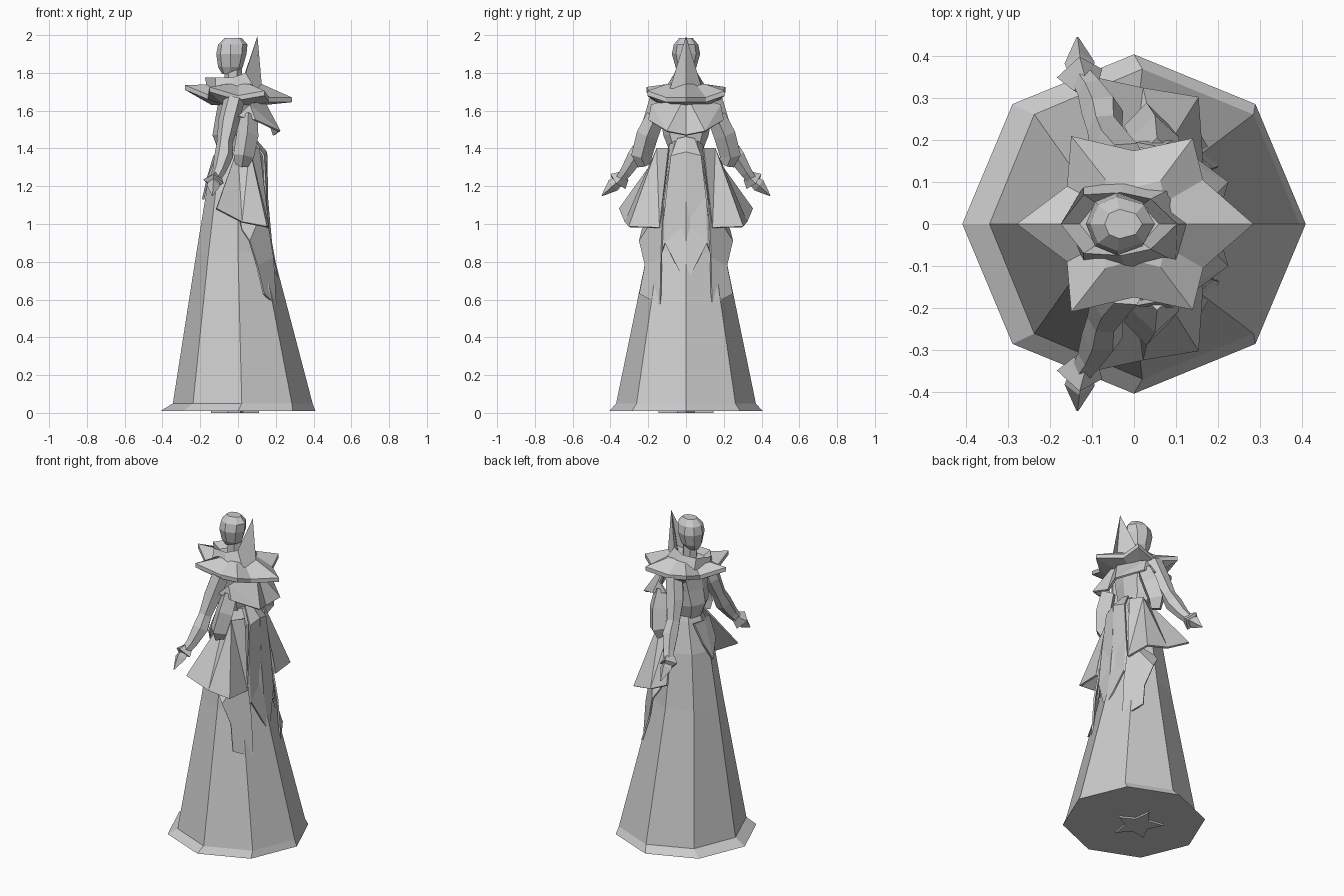
import bpy, bmesh, math
from mathutils import Vector


def build(name, verts, faces, mirror=False, thick=0):
    me = bpy.data.meshes.new(name)
    me.from_pydata([tuple(v) for v in verts], [], faces)
    bm = bmesh.new()
    bm.from_mesh(me)
    bmesh.ops.recalc_face_normals(bm, faces=bm.faces)
    bm.to_mesh(me)
    bm.free()
    ob = bpy.data.objects.new(name, me)
    bpy.context.collection.objects.link(ob)
    if thick:
        m = ob.modifiers.new("thickness", 'SOLIDIFY')
        m.thickness = thick
        m.offset = 0
    if mirror:
        m = ob.modifiers.new("mirror", 'MIRROR')
        m.use_axis = (False, True, False)
    return ob


def loft(name, rings, caps=True, mirror=False, closed=False):
    n = len(rings[0])
    verts = [v for r in rings for v in r]
    k = len(rings)
    faces = []
    for i in range(k if closed else k - 1):
        a, b = i * n, ((i + 1) % k) * n
        for j in range(n):
            q = (j + 1) % n
            faces.append((a + j, a + q, b + q, b + j))
    if caps and not closed:
        faces += [tuple(range(n))[::-1], tuple(range((k - 1) * n, k * n))]
    return build(name, verts, faces, mirror)


def oval(xf, xb, y, z, cx=0.0, n=8):
    # lopsided ring: front reach xf, back reach xb, half width y
    out = []
    for i in range(n):
        a = 2 * math.pi * i / n
        c = math.cos(a)
        out.append((cx + c * ((xb - cx) if c > 0 else (cx - xf)), y * math.sin(a), z))
    return out


def sym(half):
    # half outline from back centre to front centre, completed across y
    return half + [(x, -y, z) for x, y, z in half[-2:0:-1]]


def tube(name, path, n=6):
    rings = []
    for i, (x, y, z, r) in enumerate(path):
        a = Vector(path[max(i - 1, 0)][:3])
        b = Vector(path[min(i + 1, len(path) - 1)][:3])
        d = (b - a).normalized()
        u = (Vector((1, 0, 0)) - d * d.x).normalized()
        w = d.cross(u)
        p = Vector((x, y, z))
        rings.append([p + r * (u * math.cos(t) + w * math.sin(t))
                      for t in [2 * math.pi * j / n for j in range(n)]])
    return loft(name, rings, mirror=True)


# long eight-sided gown with flared hem
loft("gown", [oval(*r) for r in [
    (-.41, .41, .405, .01, 0), (-.345, .395, .37, .05, .02),
    (-.22, .185, .205, .85, 0), (-.166, .155, .155, 1.18, 0),
    (-.11, .15, .11, 1.36, .02), (-.08, .09, .08, 1.44, .02)]])

# small star plate under the gown
star = [(-.03 + r * math.cos(i * math.pi / 5), 1.1 * r * math.sin(i * math.pi / 5))
        for i, r in enumerate([.14, .07] * 5)]
loft("base_star", [[(x, y, z) for x, y in star] for z in (0, .012)])

# bodice
loft("bodice", [oval(*r) for r in [
    (-.11, .1, .09, 1.32, 0), (-.10, .07, .085, 1.38, -.01), (-.135, .07, .12, 1.47, -.01),
    (-.12, .08, .135, 1.56, 0), (-.10, .08, .16, 1.67, 0)]])

# pointed front panel at the waist
build("front_panel", [(-.125, 0, 1.36), (-.105, .075, 1.36), (-.16, .06, 1.24), (-.185, 0, 1.13)],
      [(0, 1, 2, 3)], mirror=True, thick=.012)

# six-pointed star mantle
edge = [(.285, 0, 1.67), (.165, .105, 1.67), (.14, .205, 1.705), (0, .175, 1.68),
        (-.15, .21, 1.725), (-.16, .09, 1.685), (-.28, 0, 1.735)]
top = [(x * .45, y * .5, 1.74) for x, y, z in edge]
low = [(x, y, z - .025) for x, y, z in edge]
under = [(x * .5, y * .6, 1.63) for x, y, z in edge]
loft("star_mantle", [sym(top), sym(edge), sym(low), sym(under)])

# high collar rising to a spike at the back
loft("collar", [sym(h) for h in [
    [(.13, 0, 1.69), (.1, .09, 1.70), (-.02, .12, 1.70), (-.12, .09, 1.70), (-.16, 0, 1.70)],
    [(.103, 0, 1.995), (.04, .06, 1.80), (-.03, .075, 1.775), (-.12, .07, 1.775), (-.175, 0, 1.775)],
    [(.06, 0, 1.78), (.02, .045, 1.75), (-.03, .055, 1.74), (-.09, .05, 1.74), (-.13, 0, 1.74)]]])

# back capelet below the mantle
build("capelet", [(.12, 0, 1.68), (.06, .18, 1.63), (.09, .195, 1.55), (.22, .1, 1.49),
                  (.19, 0, 1.47), (0, .19, 1.57)],
      [(0, 4, 3), (0, 3, 1), (1, 3, 2), (1, 2, 5)], mirror=True, thick=.012)

# neck and head
loft("neck", [oval(-.075, .02, .04, 1.70, -.03, 6), oval(-.07, .02, .038, 1.84, -.03, 6)])
loft("head", [oval(*r) for r in [
    (-.085, .0, .03, 1.795, -.05), (-.105, .025, .055, 1.83, -.04), (-.115, .045, .075, 1.90, -.04),
    (-.105, .05, .065, 1.95, -.04), (-.07, .02, .035, 1.985, -.035)]])

# arms, cuffs and pointed hands
tube("arm", [(-.02, .145, 1.66, .055), (-.05, .18, 1.54, .055), (-.07, .225, 1.43, .042),
             (-.075, .265, 1.36, .05), (-.10, .315, 1.28, .036), (-.12, .345, 1.24, .03)])
tube("cuff", [(-.115, .325, 1.255, .03), (-.13, .36, 1.225, .056), (-.13, .365, 1.215, .025)], 4)
tube("hand", [(-.125, .35, 1.235, .025), (-.13, .385, 1.205, .036), (-.135, .445, 1.15, .003)], 4)

# square hanging sleeves behind the arms
tube("hanging_sleeve", [(.055, .16, 1.57, .05), (.05, .205, 1.47, .058),
                        (.03, .235, 1.36, .055), (.02, .22, 1.31, .035)], 4)

# flared hip panels
build("hip_flare", [(.0, .12, 1.40), (.06, .15, 1.40), (.11, .09, 1.40),
                    (-.115, .35, 1.08), (.02, .32, 1.01), (.15, .30, .985), (.16, .14, .98)],
      [(0, 3, 4), (0, 4, 1), (1, 4, 5), (1, 5, 6), (1, 6, 2)], mirror=True, thick=.012)

# trailing side sashes
build("side_sash", [(.01, .19, 1.02), (.02, .23, .97), (.06, .245, .91), (.10, .215, .78),
                    (.135, .245, .63), (.20, .135, .57), (.185, .13, .82), (.14, .12, 1.10)],
      [(0, 1, 2, 7), (2, 3, 6, 7), (3, 4, 5, 6)], mirror=True, thick=.01)

# back tail panel
build("back_tail", [(.08, 0, 1.46), (.08, .045, 1.45), (.15, 0, 1.38), (.135, .08, 1.36),
                    (.158, 0, 1.0), (.145, .105, 1.15), (.155, .14, .82), (.165, .11, .9),
                    (.215, 0, .68)],
      [(0, 2, 3, 1), (2, 4, 5, 3), (4, 7, 5), (5, 7, 6), (4, 8, 7)], mirror=True, thick=.01)
